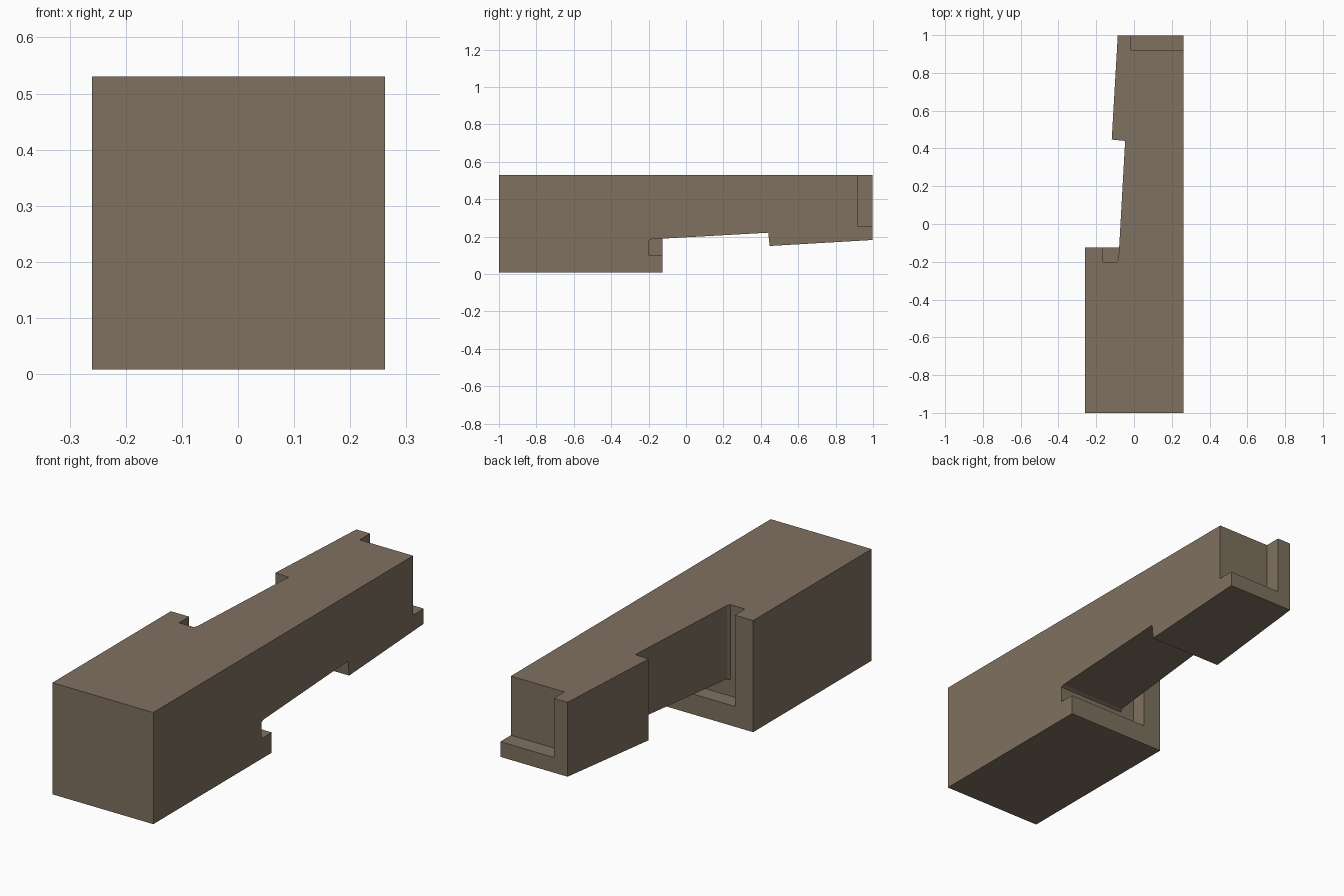
import bpy
import bmesh

if "Cube" in bpy.data.objects:
    bpy.data.objects.remove(bpy.data.objects["Cube"])

# Outer top-right edge shared by every cross-section
X, Z = 0.262, 0.53

# Stations along the length: (y, side of the square cross-section)
STATIONS = [
    (-1.0, 0.522), (-0.125, 0.522),                  # thick front block
    (-0.125, 0.427), (-0.2, 0.427),                  # socket behind the block
    (-0.2, 0.351), (-0.185, 0.344), (0.44, 0.309),   # tapering neck
    (0.447, 0.38), (0.998, 0.348),                   # raised rear section
    (0.998, 0.277), (0.92, 0.277),                   # notch in the rear end
]

bm = bmesh.new()

# Each station is an L-shaped chain of three points
rings = [[bm.verts.new(p) for p in ((X - s, y, Z), (X - s, y, Z - s), (X, y, Z - s))]
         for y, s in STATIONS]
front_corner = bm.verts.new((X, STATIONS[0][0], Z))
rear_corner = bm.verts.new((X, STATIONS[-1][0], Z))

# Left and lower walls, steps and recesses
for a, b in zip(rings, rings[1:]):
    for i in range(2):
        bm.faces.new((a[i], a[i + 1], b[i + 1], b[i]))

# Flat top and right side follow the profile
for i in (0, 2):
    bm.faces.new([r[i] for r in rings] + [rear_corner, front_corner])

# End faces
bm.faces.new(rings[0] + [front_corner])
bm.faces.new(rings[-1] + [rear_corner])
bmesh.ops.recalc_face_normals(bm, faces=bm.faces[:])

mesh = bpy.data.meshes.new("notched_beam")
bm.to_mesh(mesh)
bm.free()

wood = bpy.data.materials.new("grey_brown_wood")
wood.diffuse_color = (0.212, 0.165, 0.117, 1.0)
wood.use_nodes = True
wood.node_tree.nodes["Principled BSDF"].inputs["Base Color"].default_value = wood.diffuse_color
mesh.materials.append(wood)

beam = bpy.data.objects.new("notched_beam", mesh)
bpy.context.collection.objects.link(beam)
